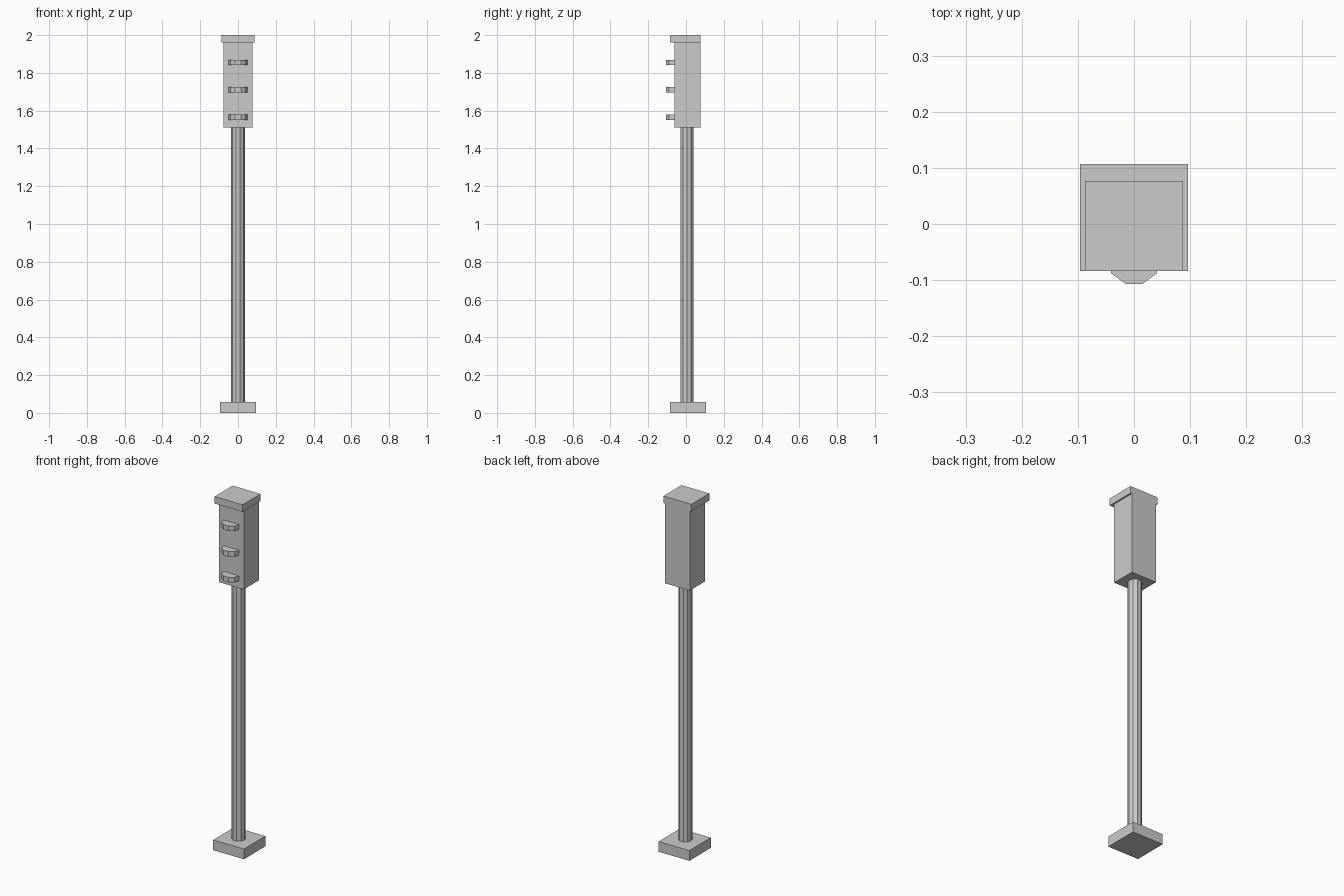
import bpy
import math

if "Cube" in bpy.data.objects:
    bpy.data.objects.remove(bpy.data.objects["Cube"])


def prism(name, profile, z0, z1):
    """Extrude a counter-clockwise XY outline from z0 to z1."""
    n = len(profile)
    verts = [(x, y, z) for z in (z0, z1) for x, y in profile]
    faces = [tuple(reversed(range(n))), tuple(range(n, 2 * n))]
    faces += [(i, (i + 1) % n, n + (i + 1) % n, n + i) for i in range(n)]
    mesh = bpy.data.meshes.new(name)
    mesh.from_pydata(verts, [], faces)
    obj = bpy.data.objects.new(name, mesh)
    bpy.context.collection.objects.link(obj)
    return obj


def box(name, half_x, y0, y1, z0, z1):
    outline = [(-half_x, y0), (half_x, y0), (half_x, y1), (-half_x, y1)]
    return prism(name, outline, z0, z1)


def arc(radius, cy, start, steps):
    """Points of a ten-sided circle, 36 degrees apart."""
    angles = [math.radians(start + 36 * i) for i in range(steps)]
    return [(radius * math.cos(a), cy + radius * math.sin(a)) for a in angles]


BOX_FRONT, BOX_BACK = -0.06, 0.077

# Foot, ten-sided pole, signal housing and overhanging cap (flush at the back)
box("base_plate", 0.096, -0.084, 0.107, 0.0, 0.058)
prism("pole", arc(0.036, 0.006, 0, 10), 0.058, 1.51)
box("signal_housing", 0.078, BOX_FRONT, BOX_BACK, 1.51, 1.96)
box("roof_cap", 0.087, -0.084, BOX_BACK, 1.96, 2.0)

# Three half-round visors on the front
for label, z in (("lower", 1.565), ("middle", 1.71), ("upper", 1.855)):
    prism(f"{label}_visor", arc(0.049, BOX_FRONT, 180, 6), z - 0.014, z + 0.014)
